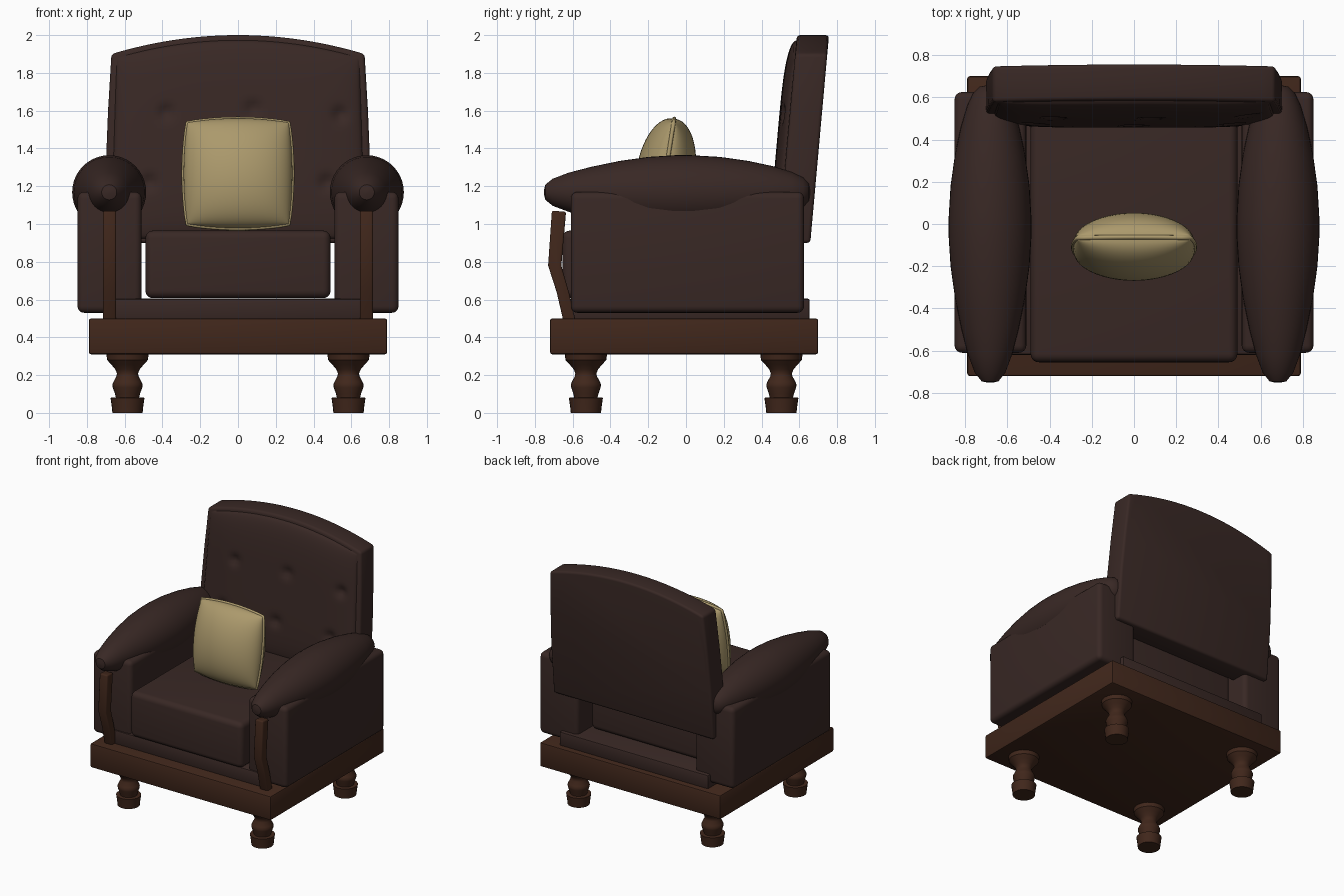
import bpy, bmesh, math
from mathutils import Matrix, Vector

if "Cube" in bpy.data.objects:
    bpy.data.objects.remove(bpy.data.objects["Cube"])


def material(name, rgb):
    m = bpy.data.materials.new(name)
    m.diffuse_color = (*rgb, 1)
    m.use_nodes = True
    m.node_tree.nodes["Principled BSDF"].inputs["Base Color"].default_value = m.diffuse_color
    return m


LEATHER = material("dark_leather", (0.040, 0.021, 0.018))
WOOD = material("dark_wood", (0.052, 0.020, 0.011))
FABRIC = material("tan_fabric", (0.41, 0.32, 0.15))


def finish(name, bm, mat, angle=35):
    bmesh.ops.recalc_face_normals(bm, faces=bm.faces)
    me = bpy.data.meshes.new(name)
    bm.to_mesh(me)
    bm.free()
    me.materials.append(mat)
    me.shade_smooth()
    me.set_sharp_from_angle(angle=math.radians(angle))
    ob = bpy.data.objects.new(name, me)
    bpy.context.collection.objects.link(ob)
    return ob


def bevel(bm, width, segs):
    edges = [e for e in bm.edges if e.calc_face_angle(0) > 0.6]
    bmesh.ops.bevel(bm, geom=edges, offset=width, segments=segs,
                    profile=0.5, affect='EDGES', clamp_overlap=True)


def box(name, lo, hi, r, mat, segs=4):
    lo, hi = Vector(lo), Vector(hi)
    bm = bmesh.new()
    bmesh.ops.create_cube(bm, size=1, matrix=Matrix.Translation((lo + hi) / 2)
                          @ Matrix.Diagonal((*(hi - lo), 1)))
    bevel(bm, r, segs)
    return finish(name, bm, mat)


def prism(name, outline, offset, r, mat, segs=3):
    bm = bmesh.new()
    face = bm.faces.new([bm.verts.new(p) for p in outline])
    ext = bmesh.ops.extrude_face_region(bm, geom=[face], use_keep_orig=True)
    bmesh.ops.translate(bm, vec=offset,
                        verts=[v for v in ext['geom'] if isinstance(v, bmesh.types.BMVert)])
    bmesh.ops.recalc_face_normals(bm, faces=bm.faces)
    bevel(bm, r, segs)
    return finish(name, bm, mat)


def lathe(name, profile, matrix, mat, n=32):
    bm = bmesh.new()
    rings = [[bm.verts.new(matrix @ Vector((r * math.cos(i * math.tau / n),
                                            r * math.sin(i * math.tau / n), h)))
              for i in range(n)] for r, h in profile]
    for a, b in zip(rings, rings[1:]):
        for i in range(n):
            bm.faces.new((a[i], a[(i + 1) % n], b[(i + 1) % n], b[i]))
    bm.faces.new(rings[0])
    bm.faces.new(rings[-1])
    return finish(name, bm, mat)


def grid(bm, nu, nv, fn):
    vs = [[bm.verts.new(fn(-1 + 2 * i / nu, -1 + 2 * j / nv)) for i in range(nu + 1)]
          for j in range(nv + 1)]
    for a, b in zip(vs, vs[1:]):
        for i in range(nu):
            bm.faces.new((a[i], a[i + 1], b[i + 1], b[i]))


# Wooden base, seat deck and seat cushion
box("base_frame", (-.79, -.72, .31), (.79, .70, .50), .012, WOOD, 2)
box("seat_deck", (-.65, -.62, .49), (.65, .655, .605), .012, LEATHER, 2)
box("seat_cushion", (-.49, -.655, .607), (.49, .495, .965), .04, LEATHER, 5)

# Turned legs
LEG = [(.08, 0), (.083, .03), (.09, .08), (.062, .082), (.066, .10), (.078, .135), (.08, .15),
       (.074, .165), (.058, .195), (.056, .21), (.064, .23), (.085, .255), (.108, .28), (.112, .312)]
for side, sx in (("left", -1), ("right", 1)):
    for end, y in (("front", -.53), ("back", .505)):
        lathe(f"{end}_{side}_leg", LEG, Matrix.Translation((sx * .585, y, 0)), WOOD, 24)

# Arms: padded side panel, tapered roll on top, bent wooden post in front
ROLL = [(.01, -.752), (.04, -.745), (.072, -.705), (.104, -.62), (.135, -.50), (.166, -.35),
        (.187, -.20), (.196, -.06), (.196, .03), (.187, .18), (.166, .33), (.138, .46),
        (.108, .56), (.08, .62), (.05, .65), (.01, .658)]
POST = [(-.65, .49), (-.685, .64), (-.73, .78), (-.71, 1.07),
        (-.635, 1.065), (-.66, .78), (-.62, .64), (-.585, .49)]
for side, sx in (("left", -1), ("right", 1)):
    xs = sorted((sx * .51, sx * .85))
    box(f"{side}_arm_panel", (xs[0], -.61, .53), (xs[1], .625, 1.17), .035, LEATHER)
    lathe(f"{side}_arm_roll", ROLL, Matrix.Translation((sx * .682, 0, 1.168))
          @ Matrix.Rotation(-math.pi / 2, 4, 'X'), LEATHER, 40)
    prism(f"{side}_arm_post", [(sx * .68 - .035, y, z) for y, z in POST], (.07, 0, 0), .01, WOOD)


# Backrest: arched leaning frame
def back_y(z):
    return .658 + .09 * (z - .9)


def arch(x):
    return 1.9 + .1 * (1 - (x / .67) ** 2)


N = 24
outline = [(-.67 + 1.34 * i / N, arch(-.67 + 1.34 * i / N)) for i in range(N + 1)]
outline += [(.688, 1.6), (.70, 1.3), (.70, .9), (-.70, .9), (-.70, 1.3), (-.688, 1.6)]
prism("backrest_frame", [(x, back_y(z), z) for x, z in outline], (0, -.17, 0), .018, LEATHER)

# Tufted pad on the front of the backrest
TUFTS = [(-.38, 1.59), (.08, 1.61), (.54, 1.58), (-.47, 1.22), (0, 1.22), (.47, 1.22)]


def pad(u, v):
    u, v = math.sin(u * math.pi / 2) * .6 + u * .4, math.sin(v * math.pi / 2) * .6 + v * .4
    t = (v + 1) / 2
    x = u * (.675 - .03 * t)
    z = .92 + t * (arch(x) - .025 - .92)
    puff = .06 * ((1 - u ** 4) * (1 - v ** 4)) ** .45
    for tx, tz in TUFTS:
        puff -= .028 * math.exp(-((x - tx) ** 2 + (z - tz) ** 2) / .0014)
    return (x, back_y(z) - .165 - puff, z)


bm = bmesh.new()
grid(bm, 64, 56, pad)
finish("backrest_pad", bm, LEATHER, 60)

# Throw pillow: two domes and a piped seam, leaning back
PILLOW = Matrix.Translation((0, -.108, 1.267)) @ Matrix.Rotation(math.radians(-9), 4, 'X')


def rim(u, v):
    return u * (.268 + .02 * (1 - v * v)), v * (.272 + .022 * (1 - u * u))


def dome(sign):
    def fn(u, v):
        u, v = math.sin(u * math.pi / 2), math.sin(v * math.pi / 2)
        x, z = rim(u, v)
        d = .008 + .148 * max(0, (1 - u * u) * (1 - v * v)) ** .5
        return PILLOW @ Vector((x, sign * d, z))
    return fn


for label, sign in (("front", -1), ("back", 1)):
    bm = bmesh.new()
    grid(bm, 28, 28, dome(sign))
    ob = finish(f"throw_pillow_{label}", bm, FABRIC, 60)
    if sign < 0:
        ob.data.flip_normals() if ob.data.polygons[400].normal.y > 0 else None
    elif ob.data.polygons[400].normal.y < 0:
        ob.data.flip_normals()

pad_mesh = bpy.data.objects["backrest_pad"].data
if pad_mesh.polygons[1800].normal.y > 0:
    pad_mesh.flip_normals()

curve = bpy.data.curves.new("throw_pillow_piping", 'CURVE')
curve.dimensions = '3D'
curve.bevel_depth = .011
curve.bevel_resolution = 2
loop = []
for k in range(12):
    s = -1 + 2 * k / 12
    loop.append((k, [(s, -1), (1, s), (-s, 1), (-1, -s)]))
points = [PILLOW @ Vector((rim(*c[j])[0], 0, rim(*c[j])[1])) for j in range(4) for k, c in loop]
sp = curve.splines.new('POLY')
sp.points.add(len(points) - 1)
for p, co in zip(sp.points, points):
    p.co = (*co, 1)
sp.use_cyclic_u = True
curve.materials.append(FABRIC)
bpy.context.collection.objects.link(bpy.data.objects.new("throw_pillow_piping", curve))
